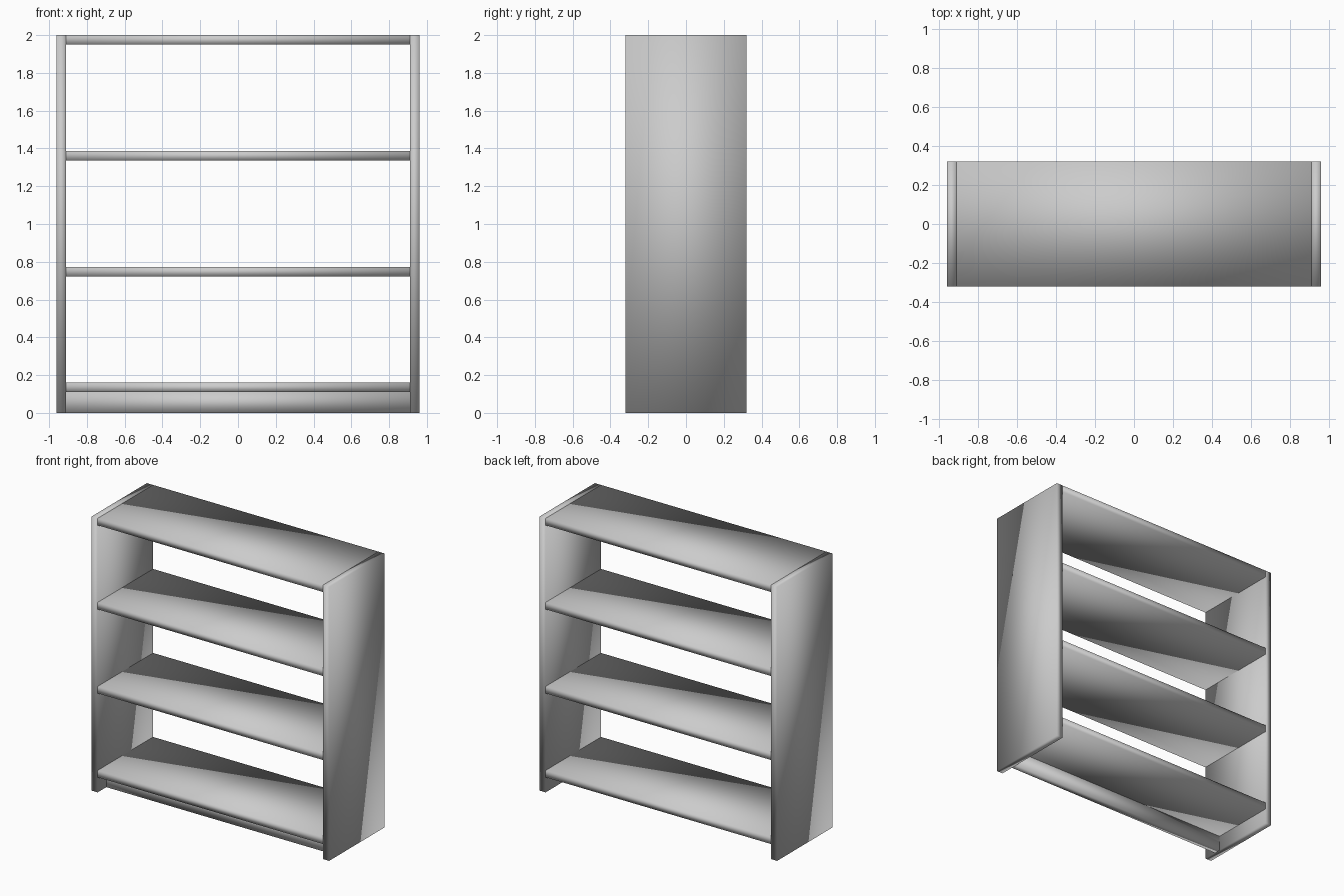
import bpy
import bmesh
from mathutils import Matrix, Vector

# Remove the default cube
cube = bpy.data.objects.get("Cube")
if cube:
    bpy.data.objects.remove(cube, do_unlink=True)

# Overall sizes
HALF_W, HALF_D, HEIGHT, BOARD = 0.96, 0.32, 2.0, 0.05
INNER = HALF_W - BOARD
KICK_H = 0.11
KICK_FRONT, KICK_BACK = -0.22, -0.17

# Single painted finish
paint = bpy.data.materials.new("light grey paint")
paint.use_nodes = True
colour = (0.6, 0.6, 0.6, 1.0)
paint.diffuse_color = colour
paint.node_tree.nodes["Principled BSDF"].inputs["Base Color"].default_value = colour


def board(name, low, high):
    """A soft-shaded rectangular board between two corners."""
    low, high = Vector(low), Vector(high)
    bm = bmesh.new()
    bmesh.ops.create_cube(bm, size=1, matrix=Matrix.Diagonal((*(high - low), 1)))
    for face in bm.faces:
        face.smooth = True
    mesh = bpy.data.meshes.new(name)
    bm.to_mesh(mesh)
    bm.free()
    mesh.materials.append(paint)
    obj = bpy.data.objects.new(name, mesh)
    obj.location = (low + high) / 2
    bpy.context.collection.objects.link(obj)
    return obj


# Upright side panels
board("left_side_panel", (INNER, -HALF_D, 0), (HALF_W, HALF_D, HEIGHT))
board("right_side_panel", (-HALF_W, -HALF_D, 0), (-INNER, HALF_D, HEIGHT))

# Evenly spaced shelves, from the kick board to the top
names = ["bottom_shelf", "lower_shelf", "upper_shelf", "top_shelf"]
step = (HEIGHT - BOARD - KICK_H) / (len(names) - 1)
for i, name in enumerate(names):
    z = KICK_H + i * step
    board(name, (-INNER, -HALF_D, z), (INNER, HALF_D, z + BOARD))

# Recessed kick board under the bottom shelf
board("kick_board", (-INNER, KICK_FRONT, 0), (INNER, KICK_BACK, KICK_H))
